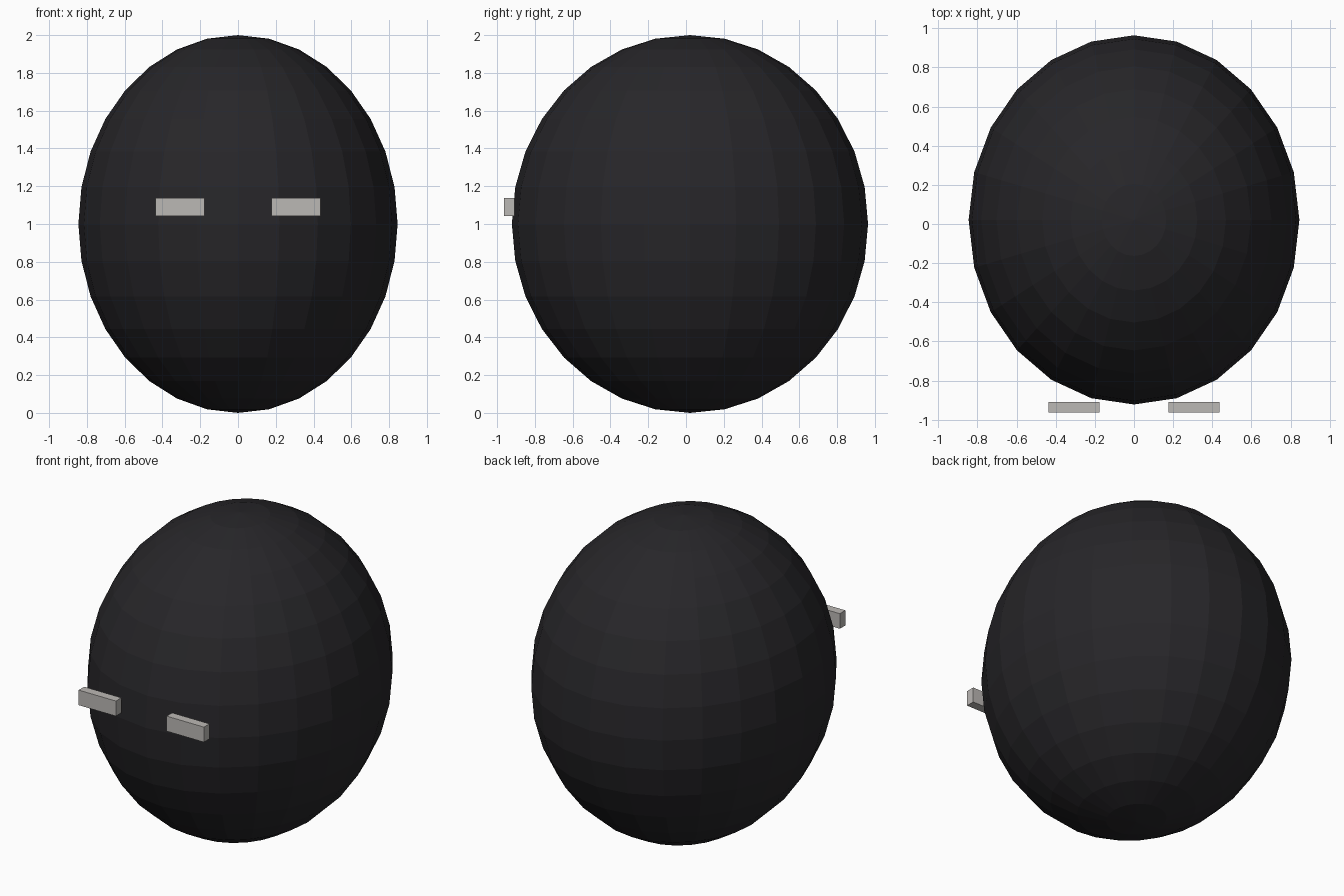
import bpy

if "Cube" in bpy.data.objects:
    bpy.data.objects.remove(bpy.data.objects["Cube"])


def paint(obj, name, color):
    mat = bpy.data.materials.new(name)
    mat.diffuse_color = color
    mat.use_nodes = True
    mat.node_tree.nodes["Principled BSDF"].inputs["Base Color"].default_value = mat.diffuse_color
    obj.data.materials.append(mat)


# Head: faceted ellipsoid
bpy.ops.mesh.primitive_uv_sphere_add(segments=24, ring_count=16, radius=1, location=(0, 0.021, 1))
head = bpy.context.object
head.name = "head"
head.scale = (0.845, 0.943, 1.0)
bpy.ops.object.transform_apply(location=False, rotation=False, scale=True)
bpy.ops.object.shade_flat()
paint(head, "dark_shell", (0.02, 0.019, 0.022, 1))

# Eyes: two flat bars floating at the front
for side, label in ((-1, "left"), (1, "right")):
    bpy.ops.mesh.primitive_cube_add(size=1, location=(side * 0.307, -0.9365, 1.09))
    eye = bpy.context.object
    eye.name = f"eye_{label}"
    eye.scale = (0.26, 0.055, 0.095)
    bpy.ops.object.transform_apply(location=False, rotation=False, scale=True)
    paint(eye, f"eye_grey_{label}", (0.5, 0.48, 0.46, 1))
